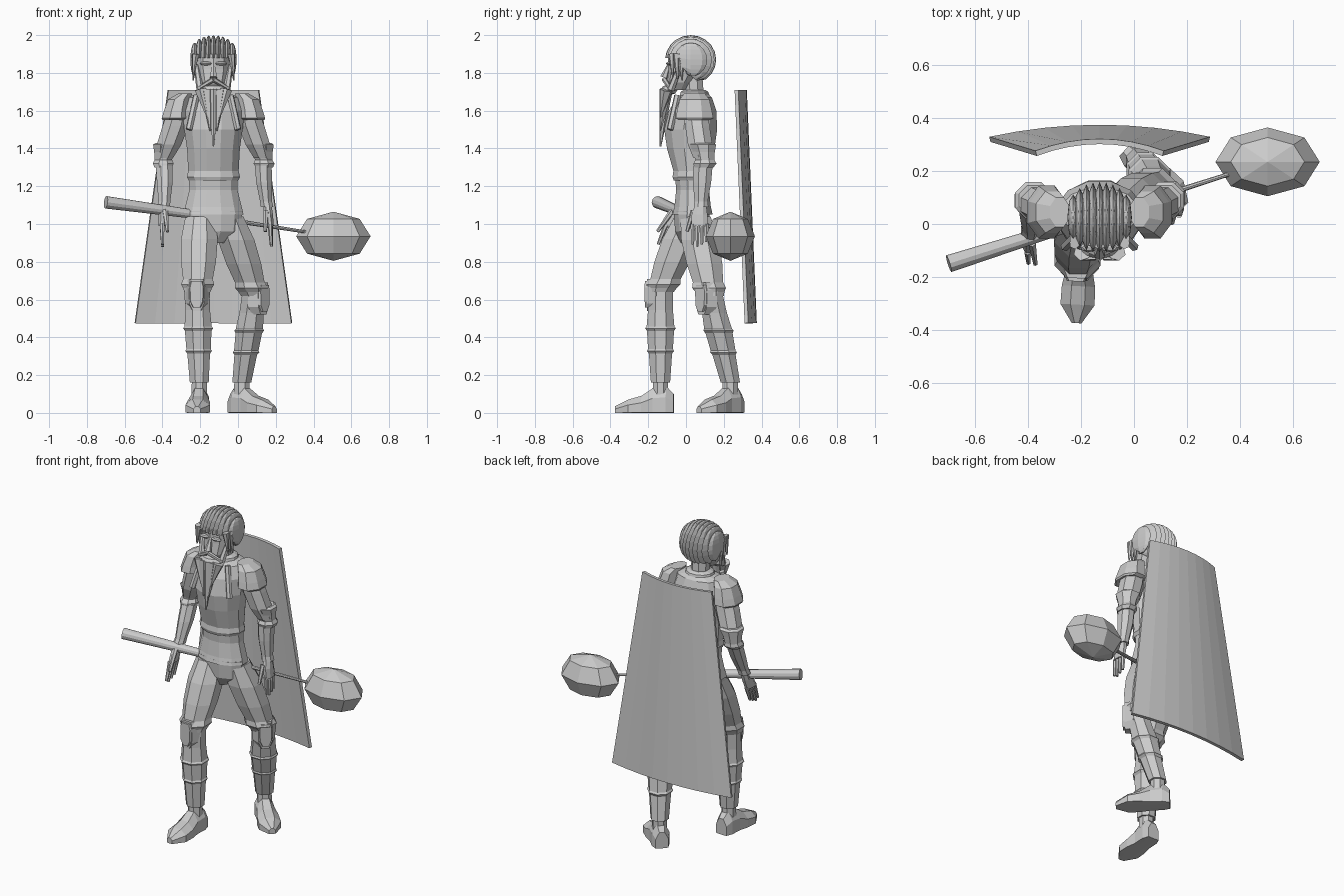
import bpy
import bmesh
import math
from mathutils import Vector, Matrix

if "Cube" in bpy.data.objects:
    bpy.data.objects.remove(bpy.data.objects["Cube"])

grey = bpy.data.materials.new("plain grey")
grey.use_nodes = True
grey.diffuse_color = (0.6, 0.6, 0.6, 1)
grey.node_tree.nodes["Principled BSDF"].inputs["Base Color"].default_value = grey.diffuse_color

MID = -0.13  # centre line of the body


def finish(name, bm):
    bmesh.ops.recalc_face_normals(bm, faces=bm.faces)
    mesh = bpy.data.meshes.new(name)
    bm.to_mesh(mesh)
    bm.free()
    mesh.materials.append(grey)
    obj = bpy.data.objects.new(name, mesh)
    bpy.context.collection.objects.link(obj)
    return obj


def skin(name, loops):
    """Closed surface through equal point loops, capped at both ends."""
    bm = bmesh.new()
    rows = [[bm.verts.new(p) for p in loop] for loop in loops]
    count = len(rows[0])
    for low, high in zip(rows, rows[1:]):
        for i in range(count):
            j = (i + 1) % count
            bm.faces.new((low[i], low[j], high[j], high[i]))
    bm.faces.new(rows[0])
    bm.faces.new(rows[-1])
    return finish(name, bm)


def circle(sides):
    angles = [math.tau * (i + 0.5) / sides for i in range(sides)]
    return [(math.cos(a), math.sin(a)) for a in angles]


def loft(name, rings, sides=8):
    """Rings are (x, y, z, half width, half depth)."""
    return skin(name, [[(x + rx * c, y + ry * s, z) for c, s in circle(sides)]
                       for x, y, z, rx, ry in rings])


def rod(name, start, end, r1, r2, sides=6):
    start, end = Vector(start), Vector(end)
    axis = end - start
    bm = bmesh.new()
    place = Matrix.Translation((start + end) / 2) @ axis.to_track_quat("Z", "Y").to_matrix().to_4x4()
    bmesh.ops.create_cone(bm, cap_ends=True, segments=sides, radius1=r1, radius2=r2,
                          depth=axis.length, matrix=place)
    return finish(name, bm)


def ball(name, centre, size, sides=8, rings=4, floor=None):
    bm = bmesh.new()
    place = Matrix.Translation(centre) @ Matrix.Diagonal((*size, 1))
    bmesh.ops.create_uvsphere(bm, u_segments=sides, v_segments=rings, radius=1, matrix=place)
    if floor:
        for v in bm.verts:
            v.co.z = max(v.co.z, floor(v.co))
    return finish(name, bm)


# Torso clothing, breastplate and collar
loft("trouser_seat", [(MID, 0.03, 0.9, 0.06, 0.06), (MID, 0.03, 0.96, 0.15, 0.09),
                      (MID, 0.03, 1.07, 0.16, 0.1)], 12)
loft("jacket", [(MID, 0.035, 1.05, 0.165, 0.11), (MID, 0.035, 1.09, 0.155, 0.1),
                (MID, 0.035, 1.18, 0.132, 0.09), (MID, 0.03, 1.3, 0.135, 0.095)], 12)
loft("breastplate", [(MID, 0.03, 1.23, 0.135, 0.098), (MID, 0.03, 1.25, 0.146, 0.105),
                     (MID, 0.03, 1.28, 0.138, 0.1), (MID, 0.025, 1.4, 0.145, 0.13),
                     (MID, 0.025, 1.5, 0.16, 0.145), (MID, 0.035, 1.6, 0.17, 0.13),
                     (MID, 0.045, 1.67, 0.15, 0.095), (MID, 0.05, 1.69, 0.08, 0.07)], 12)
loft("collar", [(MID, 0.045, 1.65, 0.1, 0.09), (MID, 0.045, 1.7, 0.085, 0.075),
                (MID, 0.045, 1.71, 0.065, 0.06)], 12)
loft("neck", [(MID, 0.045, 1.66, 0.055, 0.055), (MID, 0.035, 1.8, 0.055, 0.055)])
for side in (-1, 1):
    rod("breastplate_strap", (MID + side * 0.13, -0.085, 1.5), (MID + side * 0.09, -0.045, 1.68),
        0.018, 0.018)

# Head and face
loft("head", [(MID, -0.04, 1.71, 0.045, 0.045), (MID, -0.03, 1.75, 0.075, 0.07),
              (MID, 0, 1.82, 0.092, 0.095), (MID, 0.01, 1.9, 0.095, 0.105)], 10)
rod("nose", (MID, -0.115, 1.775), (MID, -0.088, 1.85), 0.022, 0.007)
for side in (-1, 1):
    ball("brow", (MID + side * 0.04, -0.088, 1.85), (0.034, 0.018, 0.011))
    ball("ear", (MID + side * 0.095, 0.02, 1.82), (0.014, 0.025, 0.035))
    rod("moustache", (MID, -0.115, 1.765), (MID + side * 0.075, -0.085, 1.72), 0.014, 0.01)
    rod("cheek_beard", (MID + side * 0.09, -0.03, 1.84), (MID + side * 0.07, -0.08, 1.71), 0.014, 0.02)
    for k in range(3):
        rod("side_lock", (MID + side * 0.095, -0.075 + k * 0.022, 1.9),
            (MID + side * 0.108, -0.07 + k * 0.025, 1.78 - k * 0.01), 0.02, 0.004)

# Long beard made of tapering strands
for offset in (-0.065, -0.035, 0, 0.035, 0.065):
    tip = 1.41 + abs(offset) * 2.4
    rod("beard_strand", (MID + offset, -0.105, 1.71), (MID + offset * 0.5, -0.135, tip), 0.035, 0.004)
ball("chin_beard", (MID, -0.09, 1.71), (0.075, 0.045, 0.028))

# Hair made of parallel lobes running front to back


def hairline(p):
    return 1.88 if p.y < -0.03 else 1.76 + max(0, 0.05 - p.y)


LOBES = 9
for i in range(LOBES):
    u = (2 * i / (LOBES - 1) - 1) * 0.87
    r = math.sqrt(1 - u * u)
    ball("hair_lobe", (MID + 0.115 * u, 0.025, 1.87), (0.022, 0.04 + 0.095 * r, 0.05 + 0.08 * r),
         8, 10, hairline)

# Arms, from shoulder plate down to the fingers


def arm(side, swing, lean):
    word = "left" if side > 0 else "right"

    def at(d, y, z):
        drop = max(0, 1.35 - z)
        return MID + side * (d + lean * drop), y - swing * drop, z

    def part(name, rings):
        return loft(word + "_" + name, [(*at(d, y, z), rx, ry) for d, y, z, rx, ry in rings])

    part("shoulder_plate", [(0.21, 0.045, 1.55, 0.065, 0.09), (0.2, 0.045, 1.56, 0.08, 0.108),
                            (0.195, 0.045, 1.6, 0.072, 0.1), (0.18, 0.045, 1.66, 0.065, 0.085),
                            (0.15, 0.045, 1.69, 0.04, 0.06)])
    part("sleeve", [(0.26, 0.09, 1.35, 0.05, 0.055), (0.235, 0.075, 1.42, 0.07, 0.07),
                    (0.2, 0.06, 1.52, 0.075, 0.07), (0.18, 0.05, 1.6, 0.065, 0.07)])
    part("elbow_guard", [(0.265, 0.095, 1.3, 0.05, 0.055), (0.265, 0.1, 1.32, 0.06, 0.066),
                         (0.265, 0.1, 1.34, 0.05, 0.055), (0.26, 0.095, 1.38, 0.058, 0.062),
                         (0.25, 0.09, 1.42, 0.075, 0.075), (0.25, 0.09, 1.43, 0.06, 0.06)])
    part("bracer", [(0.258, 0.08, 1.09, 0.036, 0.042), (0.255, 0.08, 1.12, 0.034, 0.038),
                    (0.255, 0.085, 1.22, 0.045, 0.052), (0.26, 0.09, 1.31, 0.048, 0.055)])
    part("palm", [(0.265, 0.072, 0.99, 0.02, 0.046), (0.262, 0.072, 1.05, 0.025, 0.045),
                  (0.26, 0.078, 1.11, 0.024, 0.03)])
    for k in range(4):
        y = 0.036 + k * 0.024
        tip = 0.88 + 0.012 * abs(k - 1)
        rod(word + "_finger", at(0.265, y, 1.0), at(0.26, y, tip), 0.014, 0.008)
    rod(word + "_thumb", at(0.25, 0.04, 1.07), at(0.235, 0.005, 0.96), 0.016, 0.009)


arm(-1, 0.4, 0.02)
arm(1, 0, 0.1)

# Legs, from trouser leg down to the shoe


def leg(word, hip, knee, ankle, turn):
    hip, knee, ankle = Vector(hip), Vector(knee), Vector(ankle)

    def limb(name, a, b, profile):
        loft(word + "_" + name, [(*a.lerp(b, t), r, r * 1.02) for t, r in profile])

    limb("trouser_leg", hip, knee, [(0, 0.085), (0.3, 0.105), (0.6, 0.1), (0.83, 0.085),
                                    (0.9, 0.095), (0.95, 0.082), (1, 0.075)])
    limb("greave", knee, ankle, [(0, 0.07), (0.2, 0.07), (0.38, 0.078), (0.4, 0.086), (0.43, 0.076),
                                 (0.63, 0.07), (0.65, 0.076), (0.68, 0.065), (1, 0.054)])
    limb("ankle", ankle, ankle - Vector((0, 0, 0.1)), [(0, 0.043), (1, 0.045)])
    spin = Matrix.Rotation(turn, 3, "Z")

    # Knee plate with raised rim, wrapped round the front
    x, y, z = knee
    for name, grow, push in (("knee_rim", 1, 0.06), ("knee_plate", 0.82, 0.072)):
        rows = []
        for dz, half in ((-0.1, 0.035), (-0.06, 0.065), (0.03, 0.07), (0.07, 0.055)):
            shape = [(-1, 0.06), (-0.6, 0.01), (0.6, 0.01), (1, 0.06), (0.6, 0.08), (-0.6, 0.08)]
            rows.append([knee + spin @ Vector((u * half * grow, v - push - 0.02, dz * grow))
                         for u, v in shape])
        skin(word + "_" + name, rows)

    # Shoe with a flat sole
    rows = []
    for t, w, h in ((-0.07, 0.04, 0.1), (-0.03, 0.055, 0.14), (0.04, 0.055, 0.13),
                    (0.1, 0.068, 0.09), (0.17, 0.07, 0.07), (0.24, 0.02, 0.035)):
        rows.append([Vector((ankle.x, ankle.y, 0)) + spin @ Vector((w * c, -t, h * max(0, s + 0.4) / 1.32))
                     for c, s in circle(8)])
    skin(word + "_shoe", rows)


leg("right", (-0.2, 0.02, 1.04), (-0.215, -0.135, 0.64), (-0.205, -0.135, 0.16), -0.05)
leg("left", (-0.05, 0.05, 1.04), (0.085, 0.13, 0.62), (0.02, 0.235, 0.16), math.radians(46))

# Curved cape panel behind the back
bm = bmesh.new()
edges = []
for z, half, back in ((0.475, 0.415, 0.365), (1.71, 0.24, 0.312)):
    steps = [i / 4 - 1 for i in range(9)]
    edges.append([bm.verts.new((MID + half * u, back - 0.045 * u * u, z)) for u in steps])
for i in range(8):
    bm.faces.new((edges[0][i], edges[0][i + 1], edges[1][i + 1], edges[1][i]))
cape = finish("cape", bm)
thick = cape.modifiers.new("thickness", "SOLIDIFY")
thick.thickness = 0.02
thick.offset = 0

# Mace with grip, thin shaft and faceted head
grip_end, shaft_start, head = (-0.7, -0.15, 1.115), (-0.26, -0.01, 1.055), (0.505, 0.235, 0.935)
rod("mace_grip", grip_end, shaft_start, 0.033, 0.024, 12)
rod("mace_shaft", shaft_start, head, 0.014, 0.007, 8)
ball("mace_head", head, (0.197, 0.13, 0.13))
